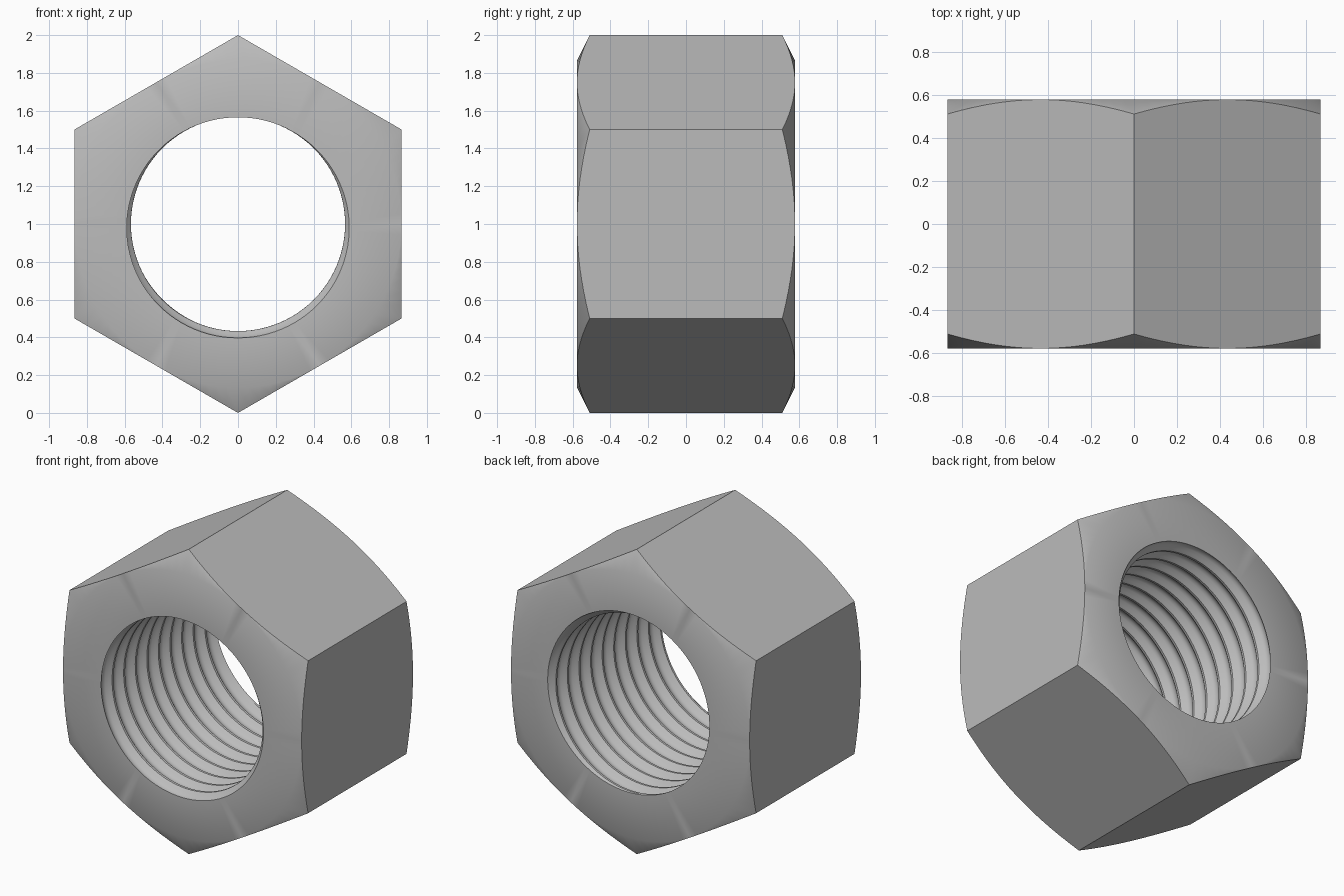
import bpy, bmesh
from math import sin, cos, pi, radians

if "Cube" in bpy.data.objects:
    bpy.data.objects.remove(bpy.data.objects["Cube"])

HALF = 0.577           # half the thickness of the nut
FLAT = cos(pi / 6)     # centre to flat, with corners at radius 1
CHAMFER = 0.5          # slope of the conical corner chamfer
MINOR, MAJOR = 0.565, 0.603
PITCH = 0.12
COLS, STEPS = 96, 8    # columns round the axis, samples per thread turn
SHIFT = 0.5            # where the thread starts at the mouth


def thread_radius(y, turn):
    """Rounded thread ridge, narrower than the groove."""
    phase = (y + HALF) / PITCH - turn + SHIFT - 0.75
    ridge = (0.5 + 0.5 * cos(2 * pi * (phase + 0.25))) ** 1.4
    return MAJOR - (MAJOR - MINOR) * ridge


def section(turn):
    """Closed (radius, y) outline of the nut at one angle."""
    turns = int(HALF / PITCH) + 2
    pts = []
    for j in range(-turns * STEPS, turns * STEPS + 1):
        y = max(-HALF, min(HALF, PITCH * (j / STEPS + turn)))
        pts.append((thread_radius(y, turn), y))
    side = FLAT / cos(radians((turn * 360) % 60 - 30))
    edge = HALF - (side - FLAT) * CHAMFER
    return pts + [(FLAT, HALF), (side, edge), (side, -edge), (FLAT, -HALF)]


# Sweep the section round the y axis, one thread pitch per turn
bm = bmesh.new()
columns = []
for c in range(COLS + 1):
    turn = c / COLS
    a = 2 * pi * turn
    columns.append([bm.verts.new((r * sin(a), y, 1 + r * cos(a)))
                    for r, y in section(turn)])
for left, right in zip(columns, columns[1:]):
    for i in range(len(left)):
        bm.faces.new((left[i - 1], left[i], right[i], right[i - 1]))
bmesh.ops.remove_doubles(bm, verts=bm.verts[:], dist=1e-5)
bmesh.ops.recalc_face_normals(bm, faces=bm.faces[:])

mesh = bpy.data.meshes.new("hex_nut")
bm.to_mesh(mesh)
bm.free()
nut = bpy.data.objects.new("hex_nut", mesh)
bpy.context.collection.objects.link(nut)

# Plain steel colour
steel = bpy.data.materials.new("grey_steel")
steel.use_nodes = True
colour = (0.5, 0.5, 0.5, 1)
steel.diffuse_color = colour
steel.node_tree.nodes["Principled BSDF"].inputs["Base Color"].default_value = colour
mesh.materials.append(steel)

# Smooth thread and chamfers, crisp hexagon edges
bpy.ops.object.select_all(action="DESELECT")
nut.select_set(True)
bpy.context.view_layer.objects.active = nut
bpy.ops.object.shade_smooth_by_angle(angle=radians(32))
